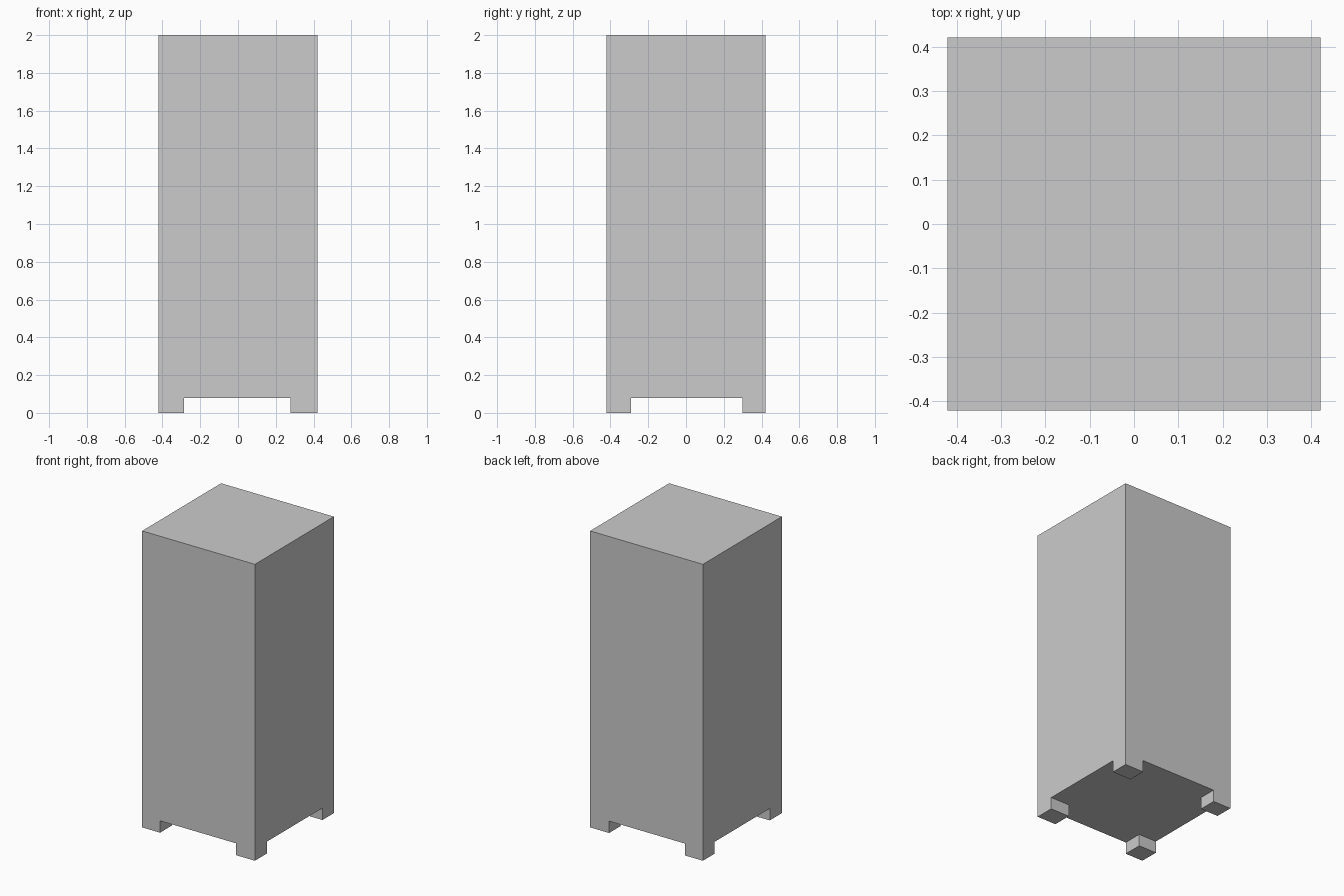
import bpy

if "Cube" in bpy.data.objects:
    bpy.data.objects.remove(bpy.data.objects["Cube"])

HALF = 0.421      # half width of the cabinet
HEIGHT = 2.0
FOOT_H = 0.08


def box(name, lo, hi):
    """Axis-aligned box between two opposite corners."""
    centre = [(a + b) / 2 for a, b in zip(lo, hi)]
    bpy.ops.mesh.primitive_cube_add(size=1, location=centre)
    ob = bpy.context.object
    ob.name = name
    ob.scale = [b - a for a, b in zip(lo, hi)]
    bpy.ops.object.transform_apply(location=False, rotation=False, scale=True)
    return ob


# Main body
box("cabinet_body", (-HALF, -HALF, FOOT_H), (HALF, HALF, HEIGHT))

# Corner feet, flush with the outer walls
x_spans = {"left": (-HALF, -0.287), "right": (0.279, HALF)}
y_spans = {"front": (-HALF, -0.292), "back": (0.299, HALF)}
for y_name, (y0, y1) in y_spans.items():
    for x_name, (x0, x1) in x_spans.items():
        box(f"{y_name}_{x_name}_foot", (x0, y0, 0), (x1, y1, FOOT_H))
